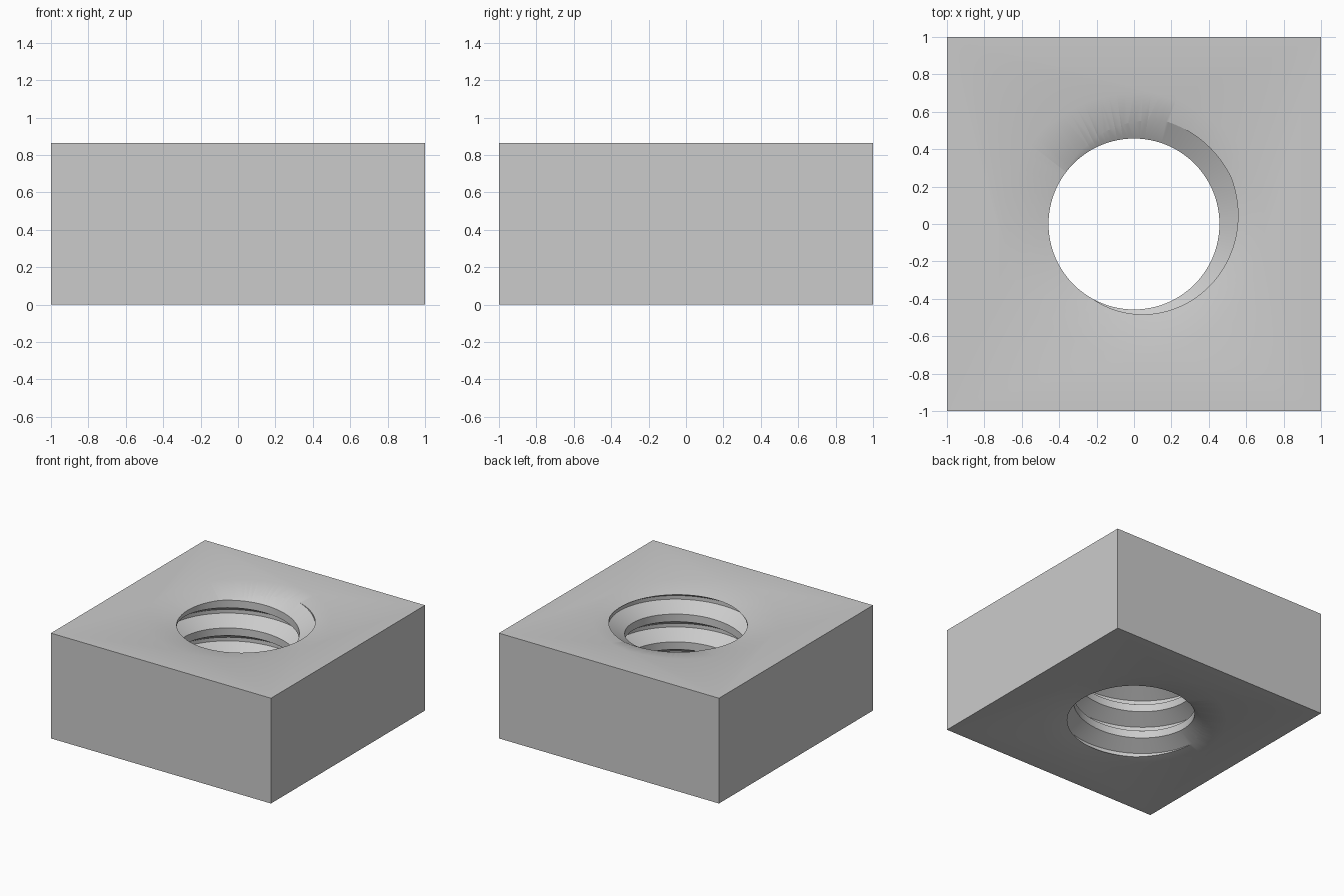
import bpy, bmesh, math

if "Cube" in bpy.data.objects:
    bpy.data.objects.remove(bpy.data.objects["Cube"])

HEIGHT = 0.865
PITCH = 0.2286
R_MINOR, R_MAJOR = 0.457, 0.575
SEGS = 96


def link(name, bm):
    bmesh.ops.recalc_face_normals(bm, faces=bm.faces[:])
    mesh = bpy.data.meshes.new(name)
    bm.to_mesh(mesh)
    bm.free()
    obj = bpy.data.objects.new(name, mesh)
    bpy.context.collection.objects.link(obj)
    return obj


# Square block
bm = bmesh.new()
bmesh.ops.create_cube(bm, size=1)
bmesh.ops.scale(bm, vec=(2, 2, HEIGHT), verts=bm.verts)
bmesh.ops.translate(bm, vec=(0, 0, HEIGHT / 2), verts=bm.verts)
nut = link("square_nut", bm)


# Shallow countersink at each end of the hole
def countersink(name, z, direction):
    bm = bmesh.new()
    rings = []
    for r, d in ((0.2, -0.1), (0.8, 0.02)):
        rings.append([bm.verts.new((r * math.cos(2 * math.pi * i / SEGS),
                                    r * math.sin(2 * math.pi * i / SEGS),
                                    z + direction * d)) for i in range(SEGS)])
    a, b = rings
    for i in range(SEGS):
        j = (i + 1) % SEGS
        bm.faces.new((a[i], a[j], b[j], b[i]))
    bm.faces.new(a)
    bm.faces.new(b)
    return link(name, bm)


# Helical thread core: V groove profile swept up a right-handed helix
def thread_core():
    flank = (R_MAJOR - R_MINOR) * math.tan(math.radians(30))
    root = 0.03
    profile = [(R_MINOR, -root / 2 - flank), (R_MAJOR, -root / 2),
               (R_MAJOR, root / 2), (R_MINOR, root / 2 + flank)]
    start = 0.84 - PITCH * 49 / 360 - 7 * PITCH
    bm = bmesh.new()
    rows = []
    for i in range(SEGS * 11 + 1):
        a = 2 * math.pi * i / SEGS
        z = start + PITCH * i / SEGS
        rows.append([bm.verts.new((r * math.cos(a), r * math.sin(a), z + dz))
                     for r, dz in profile])
    for i in range(len(rows) - 1):
        p, q = rows[i], rows[i + 1]
        for k in range(3):
            bm.faces.new((p[k], q[k], q[k + 1], p[k + 1]))
        if i + 1 + SEGS < len(rows):
            u, v = rows[i + SEGS], rows[i + SEGS + 1]
            bm.faces.new((p[3], q[3], v[0], u[0]))
    # Trim both ends flat outside the block and cap them
    for z, n in ((-0.1, -1), (HEIGHT + 0.1, 1)):
        cut = bmesh.ops.bisect_plane(
            bm, geom=bm.verts[:] + bm.edges[:] + bm.faces[:], dist=1e-6,
            plane_co=(0, 0, z), plane_no=(0, 0, n), clear_outer=True)
        edges = [e for e in cut["geom_cut"] if isinstance(e, bmesh.types.BMEdge)]
        bmesh.ops.edgeloop_fill(bm, edges=edges)
    return link("thread_cutter", bm)


cutters = [countersink("top_countersink_cutter", HEIGHT, 1),
           countersink("bottom_countersink_cutter", 0, -1),
           thread_core()]

bpy.context.view_layer.objects.active = nut
nut.select_set(True)
for cutter in cutters:
    cutter.hide_render = True
    mod = nut.modifiers.new(cutter.name, 'BOOLEAN')
    mod.operation = 'DIFFERENCE'
    mod.solver = 'EXACT'
    mod.object = cutter
    bpy.ops.object.modifier_apply(modifier=mod.name)
for cutter in cutters:
    bpy.data.objects.remove(cutter)

bpy.ops.object.select_all(action='DESELECT')
nut.select_set(True)
bpy.ops.object.shade_smooth_by_angle(angle=math.radians(30))
